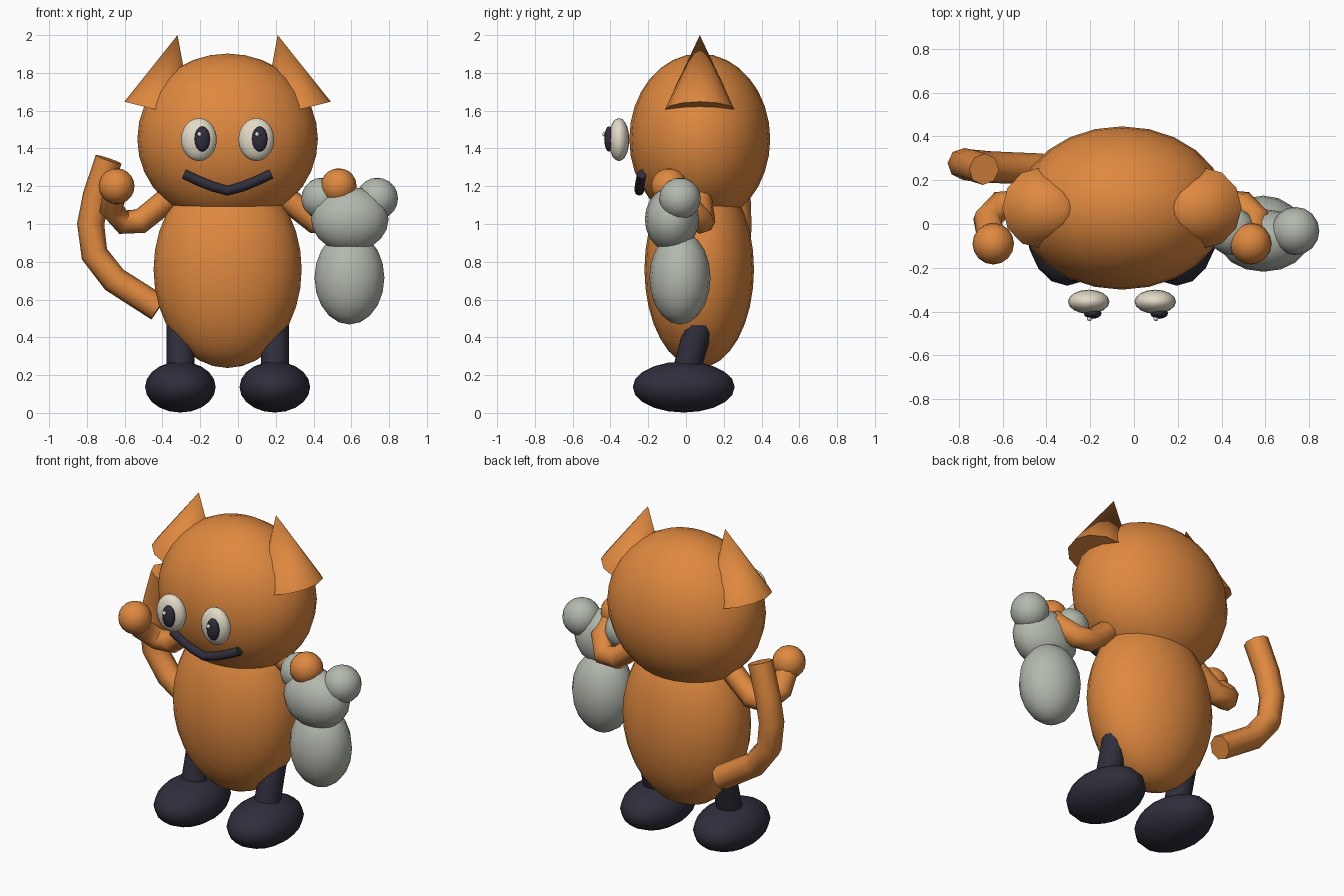
import bpy
from mathutils import Vector

if "Cube" in bpy.data.objects:
    bpy.data.objects.remove(bpy.data.objects["Cube"])

MID = -0.055  # symmetry plane of the cat


def material(name, rgb):
    m = bpy.data.materials.new(name)
    m.diffuse_color = (*rgb, 1)
    m.use_nodes = True
    m.node_tree.nodes["Principled BSDF"].inputs["Base Color"].default_value = m.diffuse_color
    return m


ORANGE = material("orange fur", (0.74, 0.25, 0.05))
DARK = material("dark navy", (0.028, 0.027, 0.044))
GREY = material("soft grey", (0.45, 0.485, 0.425))
CREAM = material("eye cream", (0.77, 0.71, 0.58))
WHITE = material("glint white", (0.9, 0.9, 0.9))


def finish(name, mat, angle=0.9):
    ob = bpy.context.object
    ob.name = name
    ob.data.materials.clear()
    ob.data.materials.append(mat)
    bpy.ops.object.shade_smooth_by_angle(angle=angle)
    return ob


def ball(name, loc, radii, mat, seg=16, rings=10):
    bpy.ops.mesh.primitive_uv_sphere_add(segments=seg, ring_count=rings, location=loc)
    bpy.context.object.scale = radii
    bpy.ops.object.transform_apply(location=False, rotation=False, scale=True)
    return finish(name, mat)


def spike(name, base, tip, r1, r2, mat, sides=12):
    base, tip = Vector(base), Vector(tip)
    axis = tip - base
    bpy.ops.mesh.primitive_cone_add(vertices=sides, radius1=r1, radius2=r2,
                                    depth=axis.length, location=(base + tip) / 2)
    bpy.context.object.rotation_euler = axis.to_track_quat('Z', 'Y').to_euler()
    return finish(name, mat)


def tube(name, points, radius, mat):
    cu = bpy.data.curves.new(name, 'CURVE')
    cu.dimensions = '3D'
    cu.bevel_depth = radius
    cu.bevel_resolution = 2
    cu.use_fill_caps = True
    sp = cu.splines.new('POLY')
    sp.points.add(len(points) - 1)
    for p, co in zip(sp.points, points):
        p.co = (*co, 1)
    ob = bpy.data.objects.new(name, cu)
    bpy.context.collection.objects.link(ob)
    bpy.ops.object.select_all(action='DESELECT')
    ob.select_set(True)
    bpy.context.view_layer.objects.active = ob
    bpy.ops.object.convert(target='MESH')
    return finish(name, mat)


# Torso and head
ball("body", (MID, 0.07, 0.76), (0.392, 0.29, 0.522), ORANGE, 24, 16)
ball("head", (MID, 0.073, 1.45), (0.478, 0.373, 0.452), ORANGE, 24, 16)

# Paired limbs and ears
for side, s in (("left", -1), ("right", 1)):
    def at(dx, y, z):
        return (MID + s * dx, y, z)

    spike(side + "_ear", at(0.365, 0.073, 1.602), at(0.265, 0.073, 2.0), 0.187, 0, ORANGE)
    spike(side + "_leg", at(0.25, -0.02, 0.14), at(0.25, 0.085, 0.52), 0.074, 0.074, DARK)
    ball(side + "_foot", at(0.25, -0.012, 0.137), (0.187, 0.27, 0.135), DARK, 16, 10)
    tube(side + "_arm", [at(0.28, 0.07, 1.16), at(0.46, 0.09, 1.015), at(0.555, 0.085, 1.01),
                         at(0.615, 0.02, 1.08), at(0.59, -0.09, 1.19)], 0.066, ORANGE)
    ball(side + "_hand", at(0.588, -0.09, 1.2), (0.095, 0.095, 0.095), ORANGE)

    # Eyes, with pupils and glints shifted the same way on both
    ex = MID + s * 0.152
    ball(side + "_eye", (ex, -0.355, 1.447), (0.095, 0.055, 0.114), CREAM)
    ball(side + "_pupil", (ex + 0.018, -0.408, 1.45), (0.041, 0.025, 0.067), DARK, 12, 8)
    ball(side + "_glint", (ex + 0.003, -0.432, 1.475), (0.012, 0.012, 0.012), WHITE, 8, 6)

# Smile
tube("mouth", [(MID + x, -0.247 + 0.25 * x * x, 1.176 + 0.088 * (abs(x) / 0.23) ** 1.3)
               for x in (-0.23, -0.16, -0.08, 0, 0.08, 0.16, 0.23)], 0.026, DARK)

# Tail
tube("tail", [(-0.42, 0.25, 0.555), (-0.655, 0.26, 0.705), (-0.76, 0.27, 0.84),
              (-0.78, 0.275, 1.0), (-0.75, 0.27, 1.15), (-0.685, 0.25, 1.342)], 0.072, ORANGE)

# Stuffed toy
ball("toy_body", (0.59, -0.032, 0.715), (0.185, 0.162, 0.247), GREY)
ball("toy_head", (0.592, -0.075, 1.025), (0.205, 0.143, 0.172), GREY)
for side, x in (("left", 0.445), ("right", 0.737)):
    ball("toy_" + side + "_ear", (x, -0.032, 1.135), (0.11, 0.11, 0.11), GREY)
